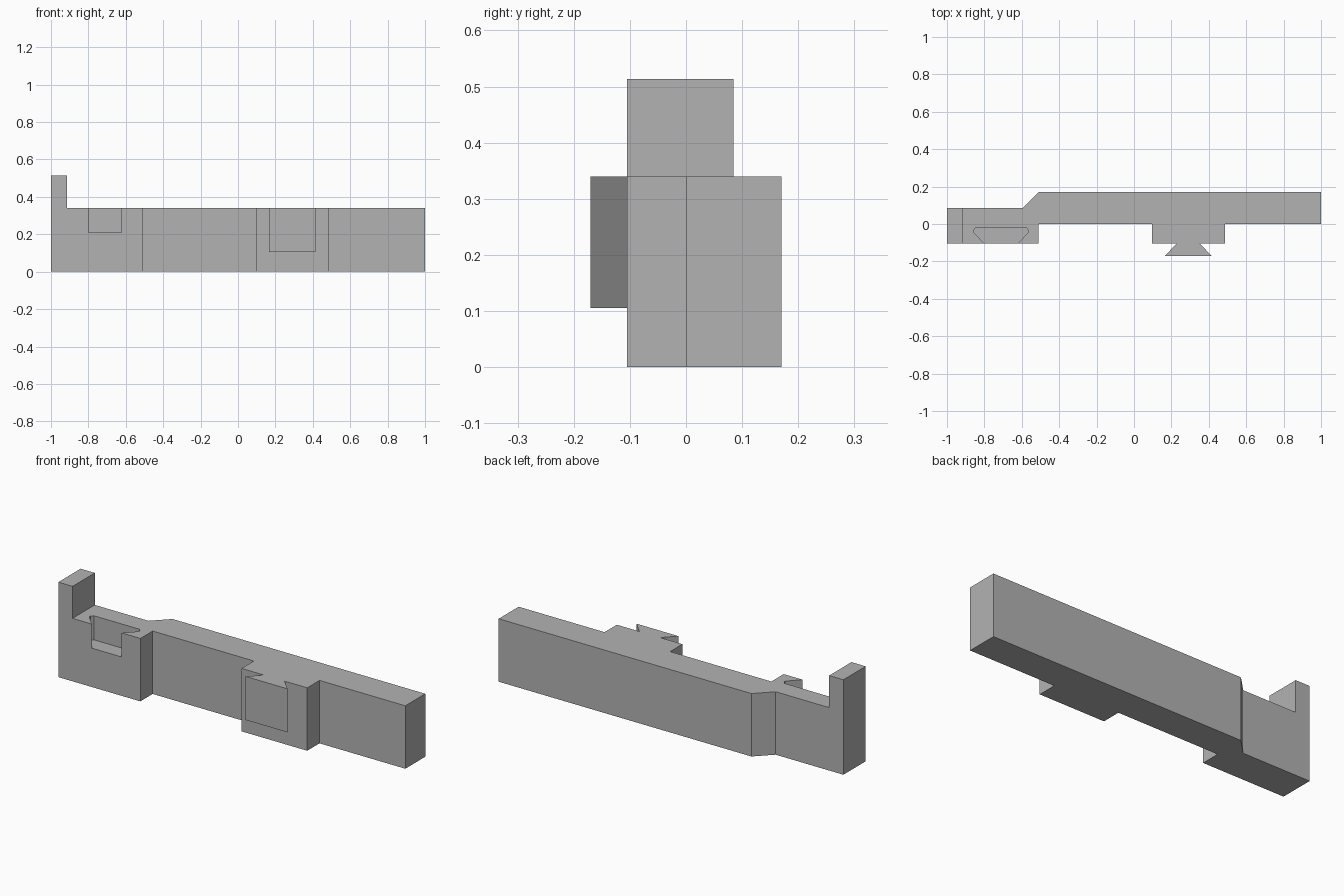
import bpy
import math

if "Cube" in bpy.data.objects:
    bpy.data.objects.remove(bpy.data.objects["Cube"], do_unlink=True)

grey = bpy.data.materials.new("mid_grey")
grey.use_nodes = True
COLOUR = (0.45, 0.45, 0.45, 1)
grey.diffuse_color = COLOUR
grey.node_tree.nodes["Principled BSDF"].inputs["Base Color"].default_value = COLOUR

BAR_TOP = 0.34


def prism(name, outline, low, high, along="z"):
    """Extrude a closed outline along z (x, y points) or along y (x, z points)."""
    def place(p, d):
        return (p[0], p[1], d) if along == "z" else (p[0], d, p[1])
    n = len(outline)
    verts = [place(p, d) for d in (low, high) for p in outline]
    faces = [list(range(n))[::-1], list(range(n, 2 * n))]
    faces += [(i, (i + 1) % n, n + (i + 1) % n, n + i) for i in range(n)]
    if along == "y":
        faces = [list(f)[::-1] for f in faces]
    mesh = bpy.data.meshes.new(name)
    mesh.from_pydata(verts, [], faces)
    mesh.materials.append(grey)
    obj = bpy.data.objects.new(name, mesh)
    bpy.context.collection.objects.link(obj)
    return obj


def combine(target, tool, operation):
    """Apply a boolean and discard the tool."""
    mod = target.modifiers.new(tool.name, "BOOLEAN")
    mod.operation, mod.object, mod.solver = operation, tool, "EXACT"
    bpy.context.view_layer.objects.active = target
    bpy.ops.object.modifier_apply(modifier=mod.name)
    bpy.data.objects.remove(tool, do_unlink=True)


# Long bar with the offset end block and the front boss, seen in plan
body = prism("connector_bar", [
    (-1, -0.105), (-0.51, -0.105), (-0.51, 0), (0.095, 0), (0.095, -0.105),
    (0.487, -0.105), (0.487, 0), (1, 0), (1, 0.17), (-0.51, 0.17),
    (-0.595, 0.085), (-1, 0.085)], 0, BAR_TOP)

# Upright post on the end
post = prism("end_post", [(-1, -0.105), (-0.915, -0.105), (-0.915, 0.085),
                          (-1, 0.085)], 0.28, 0.513)
combine(body, post, "UNION")

# Dovetail tongue on the boss, rooted slightly inside it
tongue = prism("dovetail_tongue", [
    (0.165, -0.17), (0.415, -0.17), (0.352, -0.105), (0.352, -0.06),
    (0.228, -0.06), (0.228, -0.105)], 0.105, BAR_TOP)
combine(body, tongue, "UNION")

# Dovetail socket open to the front and top of the end block
socket = prism("dovetail_socket", [
    (-0.8, -0.2), (-0.622, -0.2), (-0.622, -0.105), (-0.566, -0.046),
    (-0.563, -0.034), (-0.575, -0.02), (-0.847, -0.02), (-0.859, -0.034),
    (-0.856, -0.046), (-0.8, -0.105)], 0.21, 0.4)
combine(body, socket, "DIFFERENCE")

# Arched relief under the end block
RADIUS, CENTRE_Z, STEPS = 0.556, -0.381, 24
sweep = math.acos(-CENTRE_Z / RADIUS)
arc = [(-1 + RADIUS * math.sin(sweep * i / STEPS),
        CENTRE_Z + RADIUS * math.cos(sweep * i / STEPS)) for i in range(STEPS + 1)]
arch = prism("arch_relief", [(-1.1, -0.1), (-1.1, arc[0][1])] + arc
             + [(arc[-1][0], -0.1)], -0.3, 0.3, "y")
combine(body, arch, "DIFFERENCE")

# Smooth only the shallow arch facets
bpy.ops.object.select_all(action="DESELECT")
body.select_set(True)
bpy.context.view_layer.objects.active = body
bpy.ops.object.shade_smooth_by_angle(angle=math.radians(20))
